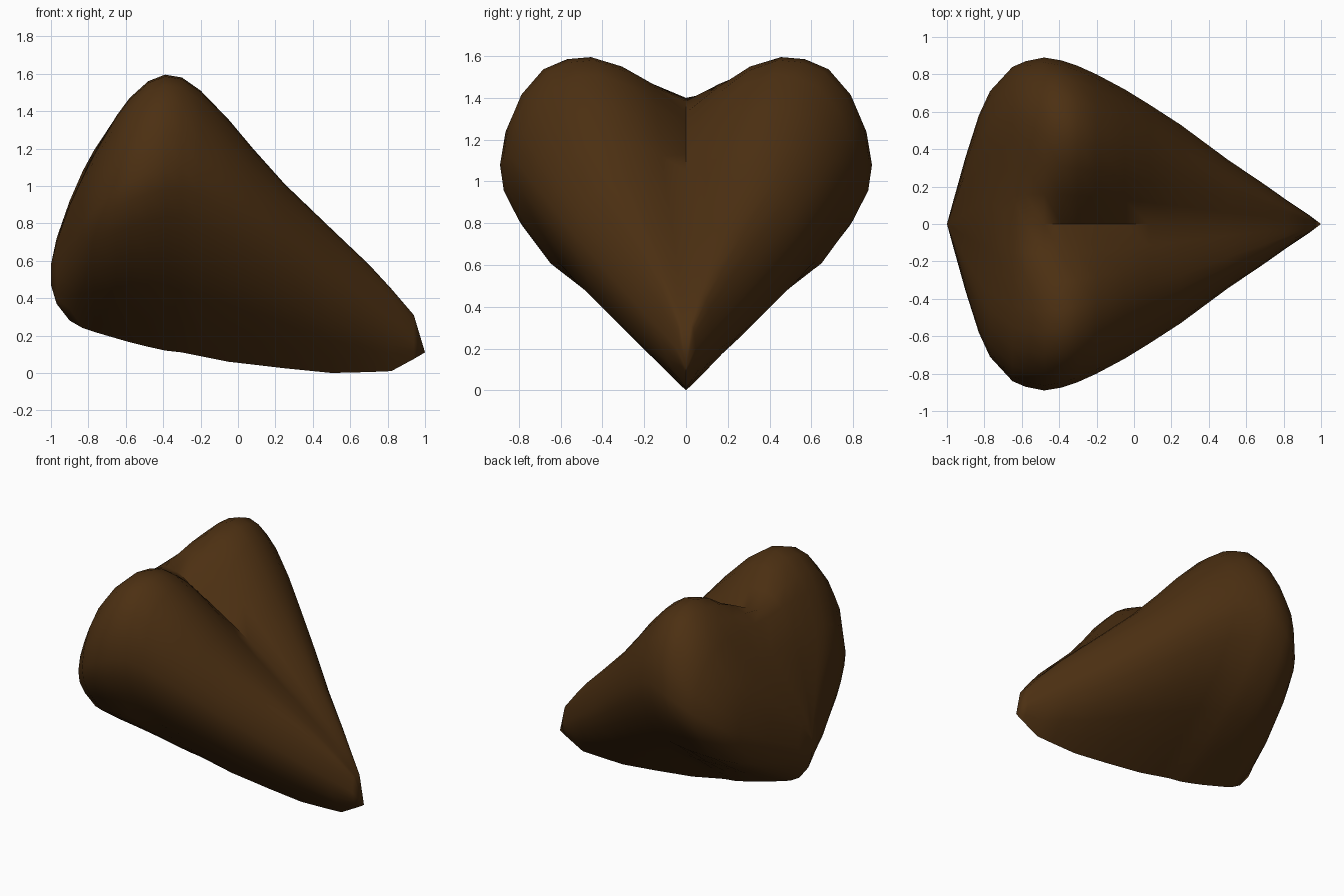
import bpy, bmesh, math

if "Cube" in bpy.data.objects:
    bpy.data.objects.remove(bpy.data.objects["Cube"])

# Stations along x: x, keel height, half width, height of widest point,
# lobe height, centre notch height
STATIONS = [
    (-1.00, .47, .00, .52, .58, .58),
    (-.97, .37, .11, .55, .70, .72),
    (-.90, .28, .36, .68, .90, .92),
    (-.83, .24, .58, .80, 1.05, 1.08),
    (-.77, .22, .71, .87, 1.17, 1.19),
    (-.65, .185, .84, .98, 1.375, 1.37),
    (-.58, .165, .87, 1.03, 1.47, 1.40),
    (-.48, .14, .89, 1.08, 1.56, 1.385),
    (-.39, .12, .875, 1.11, 1.595, 1.33),
    (-.30, .11, .845, 1.12, 1.58, 1.28),
    (-.20, .09, .80, 1.08, 1.51, 1.22),
    (-.05, .06, .72, .98, 1.355, 1.13),
    (.08, .045, .64, .88, 1.20, 1.05),
    (.25, .025, .53, .74, 1.01, .93),
    (.50, .00, .345, .53, .77, .74),
    (.70, .005, .21, .38, .58, .57),
    (.82, .01, .125, .29, .45, .45),
    (.94, .075, .045, .20, .31, .31),
    (1.00, .11, .00, .11, .11, .11),
]

# Half heart profile as (width fraction, height fraction) for each stretch
LOWER = [(0, 0), (.25, .16), (.5, .33), (.73, .5), (.9, .72), (.98, .87), (1, 1)]
UPPER = [(.97, .33), (.9, .63), (.78, .88), (.65, .98), (.52, 1)]
NOTCH = [(.35, .83), (.18, .47), (0, 0)]


def heart_section(x, keel, w, wide, lobe, notch):
    """Closed heart outline at one station, mirrored about y = 0."""
    half = [(a * w, keel + b * (wide - keel)) for a, b in LOWER]
    half += [(a * w, wide + b * (lobe - wide)) for a, b in UPPER]
    half += [(a * w, notch + b * (lobe - notch)) for a, b in NOTCH]
    other = [(-y, z) for y, z in half[-2:0:-1]]
    return [(x, y, z) for y, z in half + other]


# Heart body lofted through the stations
bm = bmesh.new()
rings = [[bm.verts.new(p) for p in heart_section(*s)] for s in STATIONS]
n = len(rings[0])
for a, b in zip(rings, rings[1:]):
    for i in range(n):
        j = (i + 1) % n
        bm.faces.new((a[i], a[j], b[j], b[i]))
bmesh.ops.remove_doubles(bm, verts=bm.verts[:], dist=.0005)
bmesh.ops.dissolve_degenerate(bm, edges=bm.edges[:], dist=.0005)
bmesh.ops.recalc_face_normals(bm, faces=bm.faces[:])

mesh = bpy.data.meshes.new("heart_body")
bm.to_mesh(mesh)
bm.free()
body = bpy.data.objects.new("heart_body", mesh)
bpy.context.collection.objects.link(body)

# Dark brown material
brown = bpy.data.materials.new("dark_brown")
brown.diffuse_color = (.072, .029, .006, 1)
brown.use_nodes = True
brown.node_tree.nodes["Principled BSDF"].inputs["Base Color"].default_value = brown.diffuse_color
mesh.materials.append(brown)

bpy.context.view_layer.objects.active = body
body.select_set(True)
bpy.ops.object.shade_smooth_by_angle(angle=math.radians(50))
